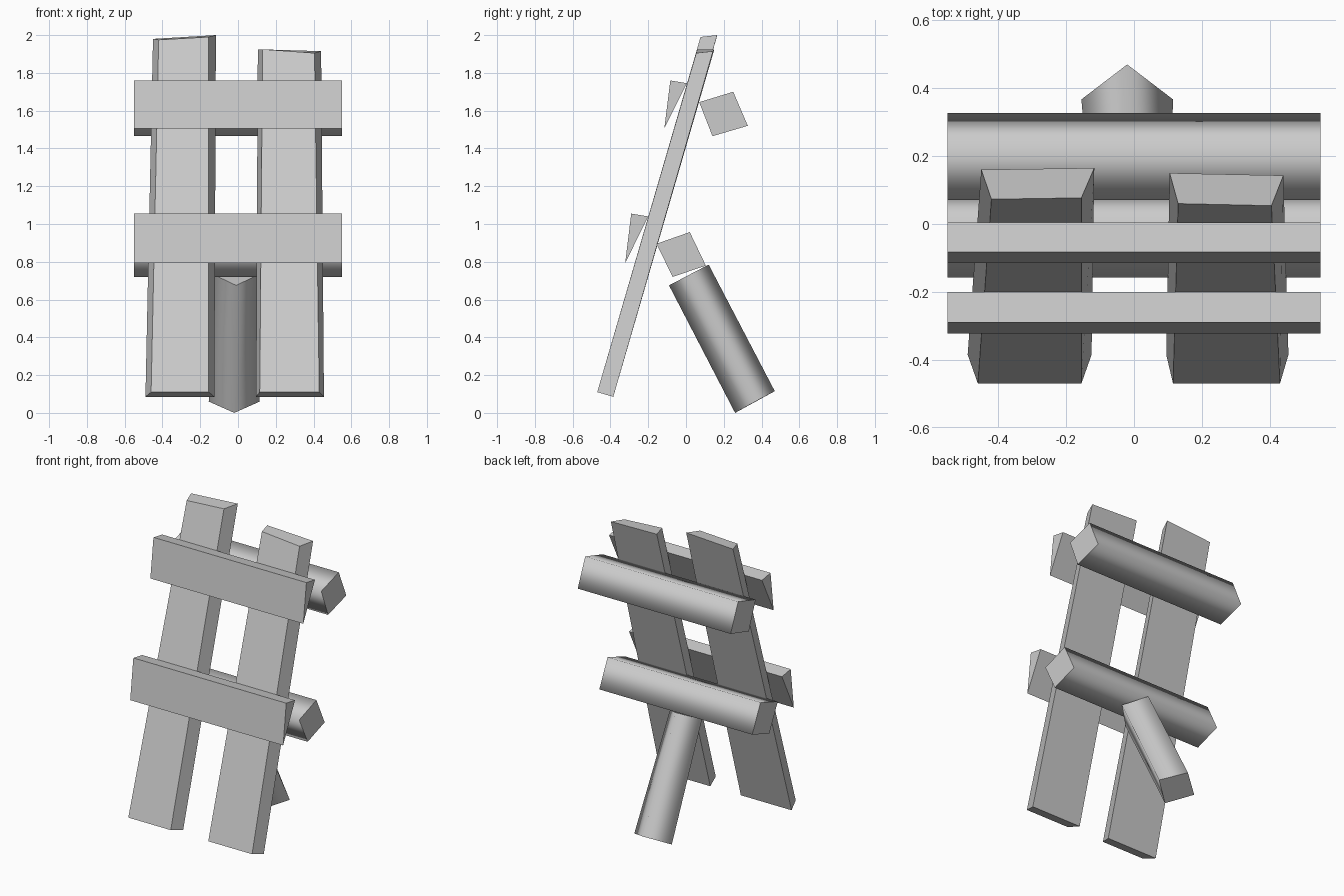
import bpy
import bmesh

cube = bpy.data.objects.get("Cube")
if cube:
    bpy.data.objects.remove(cube, do_unlink=True)

GREY = (0.6, 0.6, 0.6, 1.0)
mat = bpy.data.materials.new("plain_grey")
mat.use_nodes = True
mat.diffuse_color = GREY
mat.node_tree.nodes["Principled BSDF"].inputs["Base Color"].default_value = GREY


def prism(name, start, end, smooth=False):
    """Join two matching outlines into a closed bar; caps always stay crisp."""
    bm = bmesh.new()
    a = [bm.verts.new(p) for p in start]
    b = [bm.verts.new(p) for p in end]
    n = len(a)
    caps = [bm.faces.new(a), bm.faces.new(b[::-1])]
    for i in range(n):
        j = (i + 1) % n
        bm.faces.new((a[i], b[i], b[j], a[j])).smooth = smooth
    for cap in caps:
        for edge in cap.edges:
            edge.smooth = False
    bmesh.ops.recalc_face_normals(bm, faces=bm.faces)
    mesh = bpy.data.meshes.new(name)
    bm.to_mesh(mesh)
    bm.free()
    mesh.materials.append(mat)
    obj = bpy.data.objects.new(name, mesh)
    bpy.context.collection.objects.link(obj)
    return obj


def crossbar(name, outline, smooth=False):
    """Extrude a side-view (y, z) outline across the full width."""
    return prism(name, [(-0.55, y, z) for y, z in outline],
                 [(0.55, y, z) for y, z in outline], smooth)


# Leaning uprights: bevelled section, narrower at the front
prism("right_upright",
      [(-0.46, -0.47, 0.11), (-0.155, -0.47, 0.11),
       (-0.125, -0.385, 0.085), (-0.49, -0.385, 0.085)],
      [(-0.42, 0.073, 1.975), (-0.155, 0.077, 1.99),
       (-0.117, 0.165, 2.0), (-0.45, 0.16, 1.98)])
prism("left_upright",
      [(0.115, -0.47, 0.11), (0.43, -0.47, 0.11),
       (0.455, -0.385, 0.085), (0.095, -0.385, 0.085)],
      [(0.13, 0.06, 1.925), (0.405, 0.054, 1.905),
       (0.44, 0.143, 1.915), (0.105, 0.15, 1.925)])

# Wedge-shaped front slats
crossbar("upper_front_slat", [(-0.083, 1.76), (0.005, 1.745), (-0.115, 1.505)])
crossbar("lower_front_slat", [(-0.29, 1.055), (-0.2, 1.04), (-0.322, 0.793)])

# Square rear beams with soft shading
crossbar("upper_rear_beam",
         [(0.07, 1.645), (0.25, 1.7), (0.327, 1.52), (0.14, 1.465)], True)
crossbar("lower_rear_beam",
         [(-0.157, 0.895), (0.02, 0.957), (0.105, 0.78), (-0.07, 0.72)], True)

# Diagonal prop, square section turned on its corner
prism("rear_prop",
      [(-0.02, 0.26, 0.0), (0.115, 0.367, 0.06),
       (-0.02, 0.47, 0.115), (-0.155, 0.367, 0.06)],
      [(-0.01, -0.09, 0.675), (0.105, 0.015, 0.73),
       (-0.01, 0.12, 0.785), (-0.125, 0.015, 0.73)], True)
